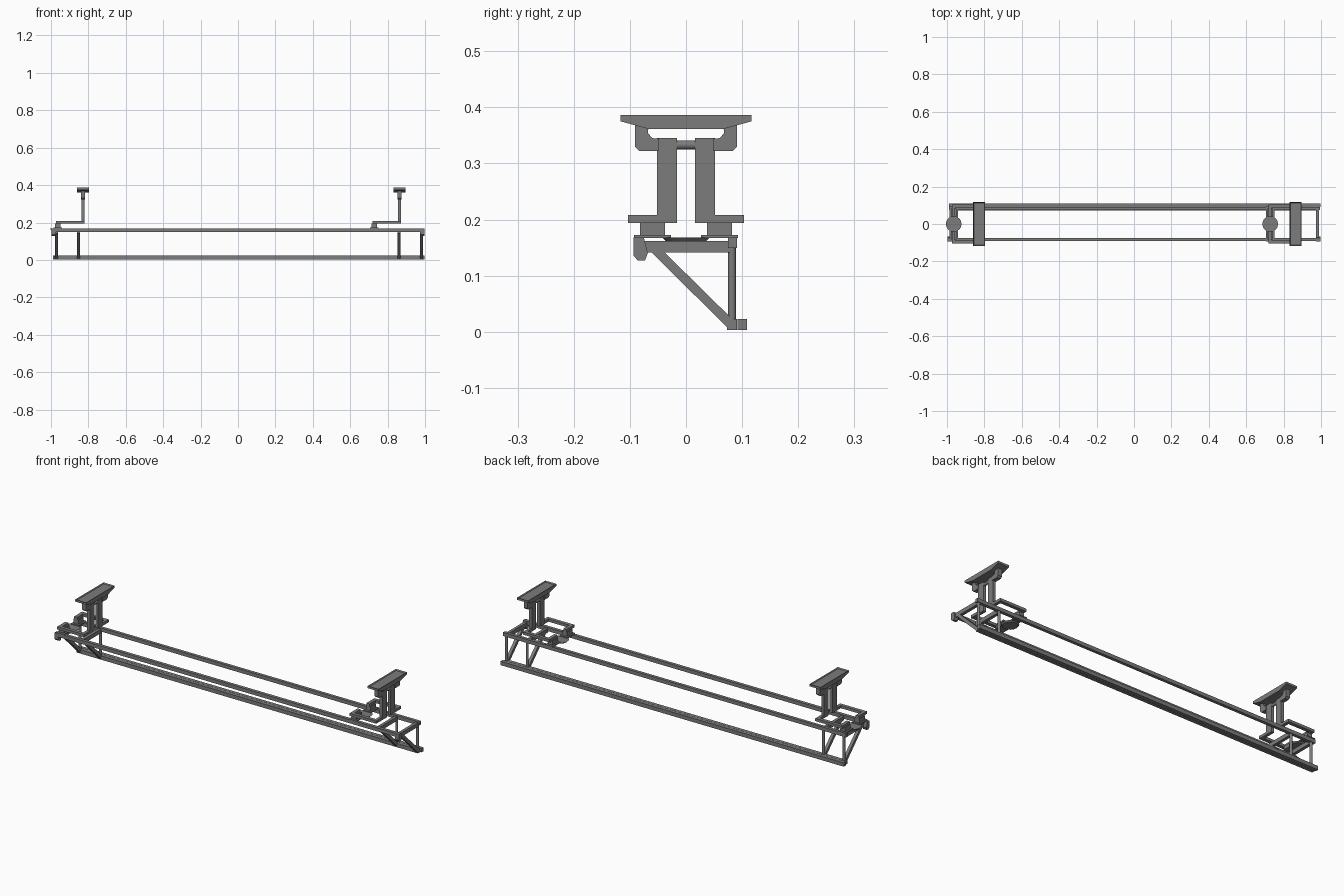
import bpy, bmesh, math
from mathutils import Vector

default = bpy.data.objects.get("Cube")
if default:
    bpy.data.objects.remove(default, do_unlink=True)

steel = bpy.data.materials.new("grey_steel")
steel.use_nodes = True
GREY = (0.2, 0.2, 0.2, 1)
steel.diffuse_color = GREY
steel.node_tree.nodes["Principled BSDF"].inputs["Base Color"].default_value = GREY


def finish(name, bm, smooth=False):
    bmesh.ops.recalc_face_normals(bm, faces=bm.faces)
    mesh = bpy.data.meshes.new(name)
    bm.to_mesh(mesh)
    bm.free()
    mesh.materials.append(steel)
    obj = bpy.data.objects.new(name, mesh)
    bpy.context.collection.objects.link(obj)
    if smooth:
        for o in bpy.context.selected_objects:
            o.select_set(False)
        obj.select_set(True)
        bpy.context.view_layer.objects.active = obj
        bpy.ops.object.shade_smooth_by_angle(angle=math.radians(40))
    return obj


def box(name, x, y, z):
    """Box from three (low, high) ranges."""
    bm = bmesh.new()
    bmesh.ops.create_cube(bm, size=1)
    for v in bm.verts:
        v.co = [r[0] if c < 0 else r[1] for c, r in zip(v.co, (x, y, z))]
    return finish(name, bm)


def tube(name, start, end, radius, sides=16):
    """Round bar between two points."""
    start, end = Vector(start), Vector(end)
    axis = end - start
    bm = bmesh.new()
    bmesh.ops.create_cone(bm, cap_ends=True, segments=sides, radius1=radius,
                          radius2=radius, depth=axis.length)
    turn = axis.to_track_quat('Z', 'Y')
    for v in bm.verts:
        v.co = turn @ v.co + (start + end) / 2
    return finish(name, bm, True)


def extrude_profile(name, points, x0, x1):
    """Extrude a (y, z) outline along x."""
    bm = bmesh.new()
    face = bm.faces.new([bm.verts.new((x0, y, z)) for y, z in points])
    grown = bmesh.ops.extrude_face_region(bm, geom=[face])["geom"]
    for v in grown:
        if isinstance(v, bmesh.types.BMVert):
            v.co.x = x1
    return finish(name, bm)


# Long rails
box("front_top_rail", (-0.99, 0.995), (-0.092, -0.075), (0.149, 0.168))
box("back_top_rail", (-0.99, 0.995), (0.075, 0.091), (0.149, 0.168))
box("bottom_rail", (-0.985, 0.99), (0.073, 0.091), (0.003, 0.023))
box("bottom_outer_rail", (-0.99, 0.997), (0.092, 0.109), (0.003, 0.023))

# Triangular end frames: post, cross bar and diagonal brace
for i, x in enumerate((-0.971, -0.853, 0.861, 0.981)):
    tube(f"post_{i}", (x, 0.082, 0.018), (x, 0.082, 0.155), 0.007)
    box(f"cross_bar_{i}", (x - 0.008, x + 0.008), (-0.078, 0.078), (0.141, 0.162))
    extrude_profile(f"diagonal_brace_{i}",
                    [(-0.075, 0.155), (-0.052, 0.155), (0.082, 0.023), (0.073, 0.008)],
                    x - 0.008, x + 0.008)

# Hooked brackets at both ends of the front rail
hook = [(-0.094, 0.168), (-0.094, 0.136), (-0.086, 0.127),
        (-0.073, 0.127), (-0.068, 0.14), (-0.075, 0.168)]
for x in (-0.985, 0.985):
    extrude_profile("rail_end_hook", hook, x - 0.011, x + 0.011)

# Hanging supports, one at each end, both facing the same way
arm_z = (0.194, 0.208)
shoulder = [(0.066, 0.372), (0.091, 0.37), (0.091, 0.33), (0.083, 0.322),
            (0.048, 0.322), (0.048, 0.344), (0.06, 0.345), (0.068, 0.354)]
saddle = [(-0.117, 0.386), (0.117, 0.386), (0.117, 0.375),
          (0.065, 0.361), (-0.065, 0.361), (-0.117, 0.375)]
for side, post_x in (("right", -0.828), ("left", 0.864)):
    foot_x = post_x - 0.136

    # Mounting saddle with a shallow tray in its top
    tray = extrude_profile(f"{side}_saddle", saddle, post_x - 0.032, post_x + 0.032)
    bm = bmesh.new()
    bm.from_mesh(tray.data)
    top = max(bm.faces, key=lambda f: f.calc_center_median().z)
    bmesh.ops.inset_region(bm, faces=[top], thickness=0.005)
    for v in top.verts:
        v.co.z -= 0.006
    bm.to_mesh(tray.data)
    bm.free()

    # Pivot rod between the columns
    tube(f"{side}_pivot_rod", (post_x, -0.03, 0.333), (post_x, 0.03, 0.333), 0.008)

    # Round dish under the feet
    bm = bmesh.new()
    bmesh.ops.create_cone(bm, cap_ends=True, segments=16, radius1=0.036,
                          radius2=0.042, depth=0.006)
    bmesh.ops.translate(bm, verts=bm.verts, vec=(foot_x, 0, 0.165))
    finish(f"{side}_dish", bm)

    for s in (-1, 1):
        def span(a, b):
            return tuple(sorted((s * a, s * b)))
        name = f"{side}_{'front' if s < 0 else 'back'}"
        extrude_profile(f"{name}_shoulder", [(s * y, z) for y, z in shoulder],
                        post_x - 0.011, post_x + 0.011)
        box(f"{name}_column", (post_x - 0.008, post_x + 0.008),
            span(0.016, 0.052), (0.194, 0.345))
        # Bent arm: foot of column, long side, return end
        box(f"{name}_arm_root", (post_x - 0.008, post_x + 0.008), span(0.016, 0.102), arm_z)
        box(f"{name}_arm", (foot_x - 0.01, post_x + 0.008), span(0.085, 0.103), arm_z)
        box(f"{name}_arm_return", (foot_x - 0.01, foot_x + 0.008), span(0.037, 0.102), arm_z)
        # Block and base plate resting on the rail
        box(f"{name}_foot_block", (foot_x - 0.014, foot_x + 0.014),
            span(0.037, 0.082), (0.172, 0.195))
        box(f"{name}_base_plate", (foot_x - 0.022, foot_x + 0.022),
            span(0.027, 0.093), (0.167, 0.172))
